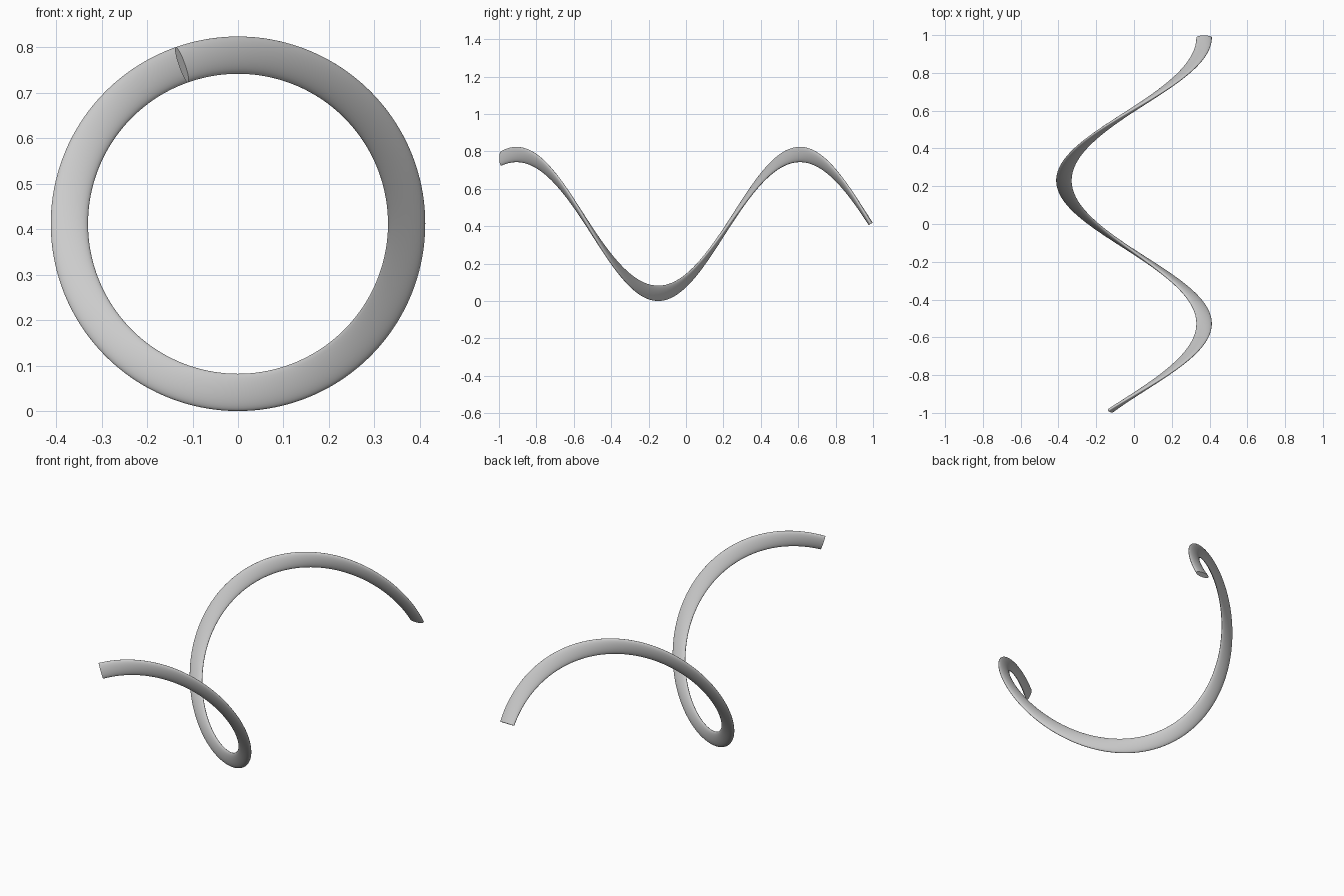
import bpy, bmesh
from math import sin, cos, pi, sqrt
from mathutils import Vector

if "Cube" in bpy.data.objects:
    bpy.data.objects.remove(bpy.data.objects["Cube"])

R, PITCH, TURNS = 0.371, 1.515, 1.304   # helix running along y
A, B = 0.041, 0.0125                    # half width and half thickness of the flattened section
STEPS, SIDES = 200, 32
CZ = R + A

bm = bmesh.new()
rings = []
for i in range(STEPS + 1):
    t = TURNS * i / STEPS
    a = 2 * pi * t
    radial = Vector((cos(a), 0, sin(a)))
    around = Vector((-sin(a), 0, cos(a)))
    centre = radial * R + Vector((0, PITCH * (TURNS / 2 - t), CZ))
    tangent = (around * 2 * pi * R - Vector((0, PITCH, 0))).normalized()
    binormal = tangent.cross(radial)
    rings.append([bm.verts.new(centre + radial * A * cos(2 * pi * k / SIDES)
                               + binormal * B * sin(2 * pi * k / SIDES)) for k in range(SIDES)])

# Skin between sections, then close both ends
for r0, r1 in zip(rings, rings[1:]):
    for k in range(SIDES):
        n = (k + 1) % SIDES
        bm.faces.new((r0[k], r0[n], r1[n], r1[k]))
bm.faces.new(rings[0])
bm.faces.new(rings[-1])
bmesh.ops.recalc_face_normals(bm, faces=bm.faces)

mesh = bpy.data.meshes.new("spiral_band")
bm.to_mesh(mesh)
bm.free()
obj = bpy.data.objects.new("spiral_band", mesh)
bpy.context.collection.objects.link(obj)
bpy.context.view_layer.objects.active = obj
obj.select_set(True)
bpy.ops.object.shade_smooth_by_angle(angle=0.9)
